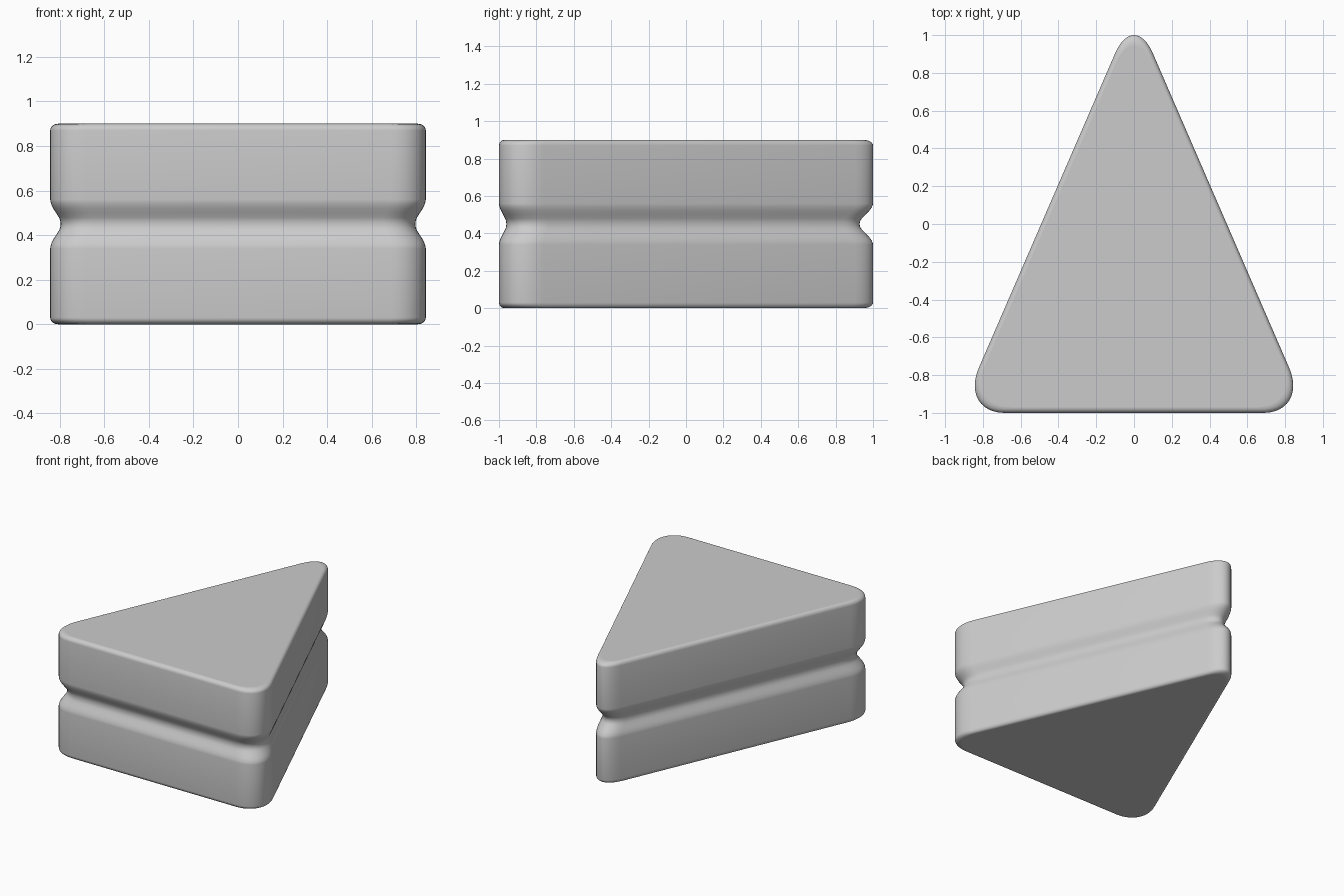
import bpy, bmesh, math
from mathutils import Vector

if "Cube" in bpy.data.objects:
    bpy.data.objects.remove(bpy.data.objects["Cube"])

HEIGHT = 0.9
CENTRE = Vector((0, -0.29))          # triangle centroid, inset scales toward it
APEX, LEFT, RIGHT = Vector((0, 1.135)), Vector((-0.925, -1)), Vector((0.925, -1))


def corner(c, before, after, d_before, d_after, n=12):
    """Rounded corner: an arc sheared to touch both edges."""
    a = (before - c).normalized() * d_before
    b = (after - c).normalized() * d_after
    pts = []
    for i in range(n + 1):
        t = math.pi / 2 * i / n
        pts.append(c + a * (1 - math.sin(t)) + b * (1 - math.cos(t)))
    return pts


# Triangular outline, counter-clockwise
outline = (corner(RIGHT, LEFT, APEX, 0.24, 0.26)
           + corner(APEX, RIGHT, LEFT, 0.25, 0.25)
           + corner(LEFT, APEX, RIGHT, 0.26, 0.24))
top = max(p.y for p in outline)

# Vertical profile as (z, inset): bottom edge round, then half the groove
lower = []
for i in range(7):
    t = math.pi / 2 * i / 6
    lower.append((0.03 * (1 - math.sin(t)), 0.042 * (1 - math.cos(t))))
lower.reverse()
groove = [(0.11, 0), (0.1, 0.0015), (0.09, 0.005), (0.08, 0.01), (0.07, 0.016),
          (0.05, 0.031), (0.03, 0.046), (0.02, 0.0515), (0.01, 0.0545)]
lower += [(HEIGHT / 2 - dz, s) for dz, s in groove]
profile = lower + [(HEIGHT / 2, 0.0555)] + [(HEIGHT - z, s) for z, s in reversed(lower)]
profile.sort()

# Grooved block: stack the outline along the profile
bm = bmesh.new()
rings = []
for z, s in profile:
    ring = []
    for p in outline:
        y = -1 + (p.y + 1) * 2 / (top + 1)
        q = CENTRE + (Vector((p.x, y)) - CENTRE) * (1 - s)
        ring.append(bm.verts.new((q.x, q.y, z)))
    rings.append(ring)
count = len(outline)
for a, b in zip(rings, rings[1:]):
    for i in range(count):
        j = (i + 1) % count
        bm.faces.new((a[i], a[j], b[j], b[i])).smooth = True
bm.faces.new(rings[-1])
bm.faces.new(list(reversed(rings[0])))
bmesh.ops.recalc_face_normals(bm, faces=bm.faces)
mesh = bpy.data.meshes.new("grooved_triangular_block")
bm.to_mesh(mesh)
bm.free()
obj = bpy.data.objects.new("grooved_triangular_block", mesh)
bpy.context.collection.objects.link(obj)
